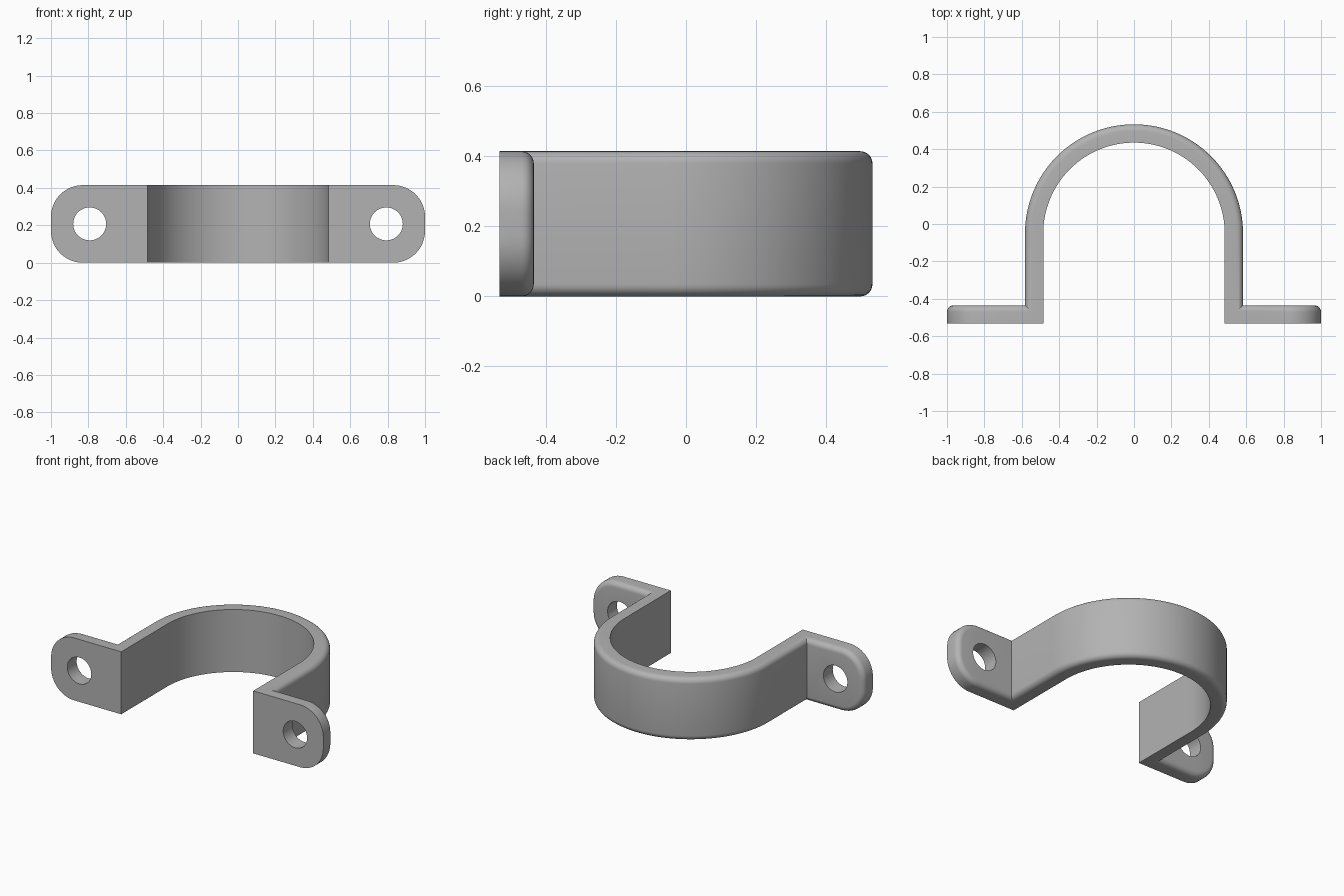
import bpy, bmesh
from math import sin, cos, pi

cube = bpy.data.objects.get("Cube")
if cube:
    bpy.data.objects.remove(cube, do_unlink=True)

HEIGHT = 0.415        # strap width along z
THICK = 0.098         # sheet thickness
INNER = 0.485         # inside radius of the arch
FRONT = -0.533        # mounting plane
CENTRE = -0.05        # arch centre along y
CORNER = 0.17         # rounding of the tab ends
FILLET = 0.035        # rounding of the outer edges
HOLE_X, HOLE_R = 0.793, 0.088
ARC, BEND, ROUND = 32, 12, 6

metal = bpy.data.materials.new("plain grey")
metal.use_nodes = True
GREY = (0.45, 0.45, 0.45, 1)
metal.diffuse_color = GREY
metal.node_tree.nodes["Principled BSDF"].inputs["Base Color"].default_value = GREY


def columns(depth, inset):
    """Points (x, y, z margin) from right tab to left tab, at one depth in the sheet."""
    half = []
    for k in range(BEND + 1):                       # rounded tab end
        a = pi / 2 * k / BEND
        r = CORNER - inset
        half.append((1 - CORNER + r * cos(a), FRONT + depth, CORNER - r * sin(a)))
    half.append((INNER + depth, FRONT + depth, inset))   # mitred corner
    for k in range(ARC + 1):                        # quarter of the arch
        a = pi / 2 * k / ARC
        r = INNER + depth
        half.append((r * cos(a), CENTRE + r * sin(a), inset))
    return half + [(-x, y, m) for x, y, m in reversed(half[:-1])]


# Clamp: stacked outlines from the inside face to the filleted outside face
levels = [(0, 0)]
for k in range(ROUND + 1):
    a = pi / 2 * k / ROUND
    levels.append((THICK - FILLET + FILLET * sin(a), FILLET * (1 - cos(a))))

bm = bmesh.new()
rings = []
for depth, inset in levels:
    cols = columns(depth, inset)
    top = [bm.verts.new((x, y, HEIGHT - m)) for x, y, m in cols]
    bottom = [bm.verts.new((x, y, m)) for x, y, m in cols]
    rings.append(top + bottom[::-1])

count = len(rings[0])
for low, high in zip(rings, rings[1:]):
    for j in range(count):
        n = (j + 1) % count
        bm.faces.new((low[j], low[n], high[n], high[j]))
for ring in (rings[0], rings[-1]):                  # inside and outside faces
    for j in range(count // 2 - 1):
        bm.faces.new((ring[j], ring[j + 1], ring[-2 - j], ring[-1 - j]))
bmesh.ops.recalc_face_normals(bm, faces=bm.faces)
mesh = bpy.data.meshes.new("pipe_clamp")
bm.to_mesh(mesh)
bm.free()
mesh.materials.append(metal)
clamp = bpy.data.objects.new("pipe_clamp", mesh)
bpy.context.collection.objects.link(clamp)
bpy.ops.object.select_all(action='DESELECT')

# Screw holes
for side in (-1, 1):
    bpy.ops.mesh.primitive_cylinder_add(
        vertices=48, radius=HOLE_R, depth=0.4, rotation=(pi / 2, 0, 0),
        location=(side * HOLE_X, FRONT + THICK / 2, HEIGHT / 2))
    cutter = bpy.context.object
    cutter.name = "screw_hole_cutter"
    cutter.hide_render = True
    cutter.data.materials.append(metal)
    hole = clamp.modifiers.new("screw hole", 'BOOLEAN')
    hole.operation = 'DIFFERENCE'
    hole.solver = 'EXACT'
    hole.object = cutter
    bpy.context.view_layer.objects.active = clamp
    bpy.ops.object.modifier_apply(modifier=hole.name)
    bpy.data.objects.remove(cutter, do_unlink=True)

# Smooth shading with crisp edges
clamp.select_set(True)
bpy.context.view_layer.objects.active = clamp
bpy.ops.object.shade_smooth_by_angle(angle=pi / 6)
